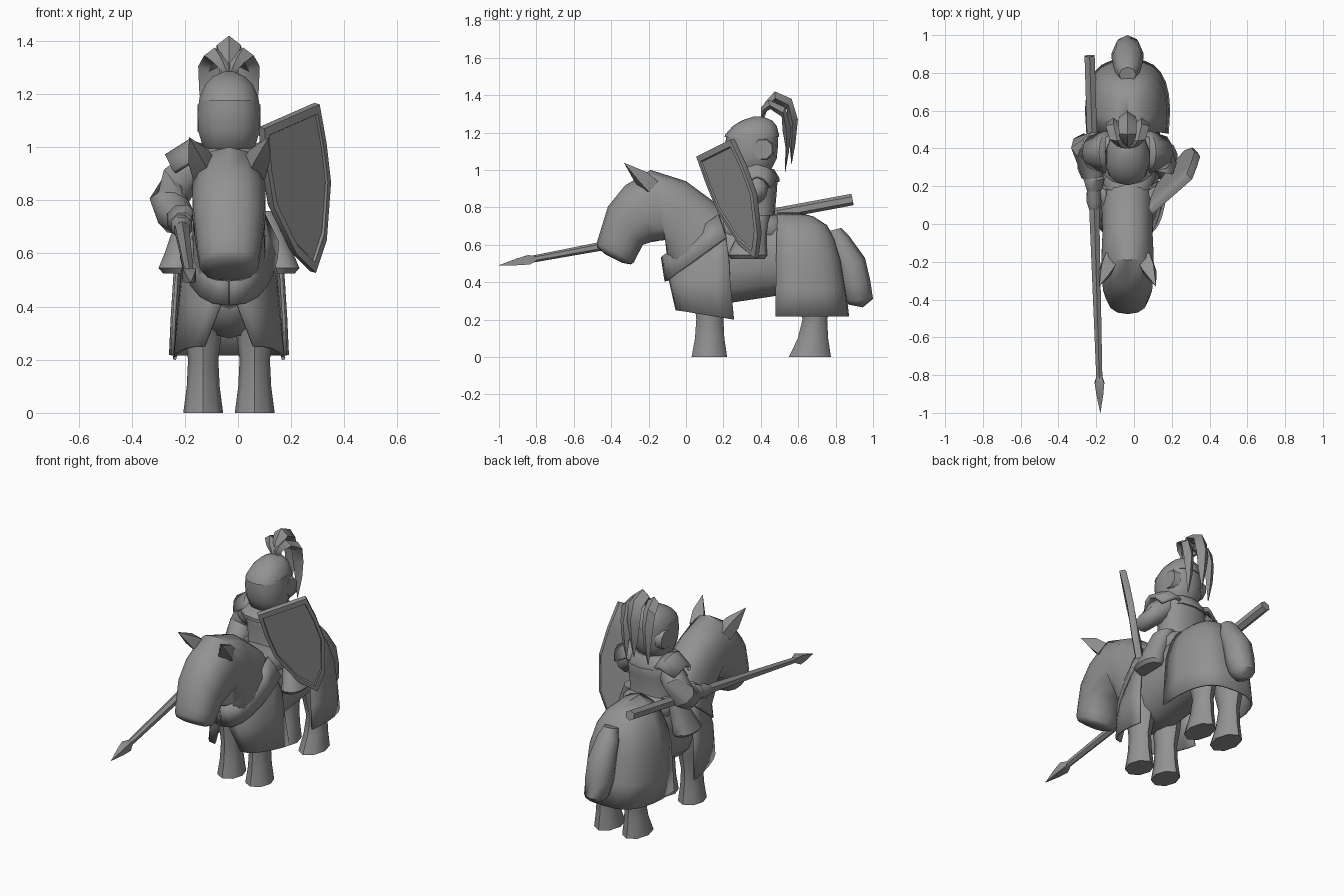
import bpy, bmesh, math
from mathutils import Vector as V

if "Cube" in bpy.data.objects:
    bpy.data.objects.remove(bpy.data.objects["Cube"])

CX = -0.034  # the mount's own centre line
grey = bpy.data.materials.new("plain grey")
grey.diffuse_color = (0.29, 0.29, 0.29, 1)
grey.use_nodes = True
grey.node_tree.nodes["Principled BSDF"].inputs["Base Color"].default_value = grey.diffuse_color


def loft(name, rows, closed=True, caps=True, thick=0):
    """Skin a list of equal-length point rows."""
    bm = bmesh.new()
    rows = [[bm.verts.new(p) for p in r] for r in rows]
    n = len(rows[0])
    for r, q in zip(rows, rows[1:]):
        for i in range(n if closed else n - 1):
            j = (i + 1) % n
            bm.faces.new((r[i], r[j], q[j], q[i]))
    if closed and caps:
        bm.faces.new(rows[0])
        bm.faces.new(rows[-1])
    bmesh.ops.remove_doubles(bm, verts=bm.verts, dist=0.0005)
    bmesh.ops.recalc_face_normals(bm, faces=bm.faces)
    me = bpy.data.meshes.new(name)
    bm.to_mesh(me)
    bm.free()
    me.materials.append(grey)
    ob = bpy.data.objects.new(name, me)
    bpy.context.collection.objects.link(ob)
    if thick:
        m = ob.modifiers.new("thickness", 'SOLIDIFY')
        m.thickness, m.offset = thick, 0
    return ob


def sp(v, p):
    return math.copysign(abs(v) ** p, v)


def ring(a, b, w, n=14, cx=CX, p=0.85):
    """Oval spanning side-view points a and b, with half width w."""
    a, b = V((cx, *a)), V((cx, *b))
    c, h = (a + b) / 2, (a - b) / 2
    return [c + h * sp(math.cos(t), p) + V((w * sp(math.sin(t), p), 0, 0))
            for t in (math.tau * i / n for i in range(n))]


def flat(z, y0, y1, w, n=14, cx=CX, p=0.85):
    return ring((y0, z), (y1, z), w, n, cx, p)


def tube(name, pts, radii, n=8):
    """Round limb through pts."""
    pts, rows = [V(p) for p in pts], []
    for i, (c, r) in enumerate(zip(pts, radii)):
        d = (pts[min(i + 1, len(pts) - 1)] - pts[max(i - 1, 0)]).normalized()
        u = d.cross(V((0, 0, 1)) if abs(d.z) < 0.9 else V((0, 1, 0))).normalized()
        w = d.cross(u)
        rows.append([c + r * (u * math.cos(t) + w * math.sin(t))
                     for t in (math.tau * (k + .5) / n for k in range(n))])
    return loft(name, rows)


# Horse head and neck
loft("horse_head_neck", [ring(*r) for r in (
    ((-.43, .548), (-.34, .503), .06), ((-.474, .585), (-.295, .495), .10),
    ((-.477, .61), (-.28, .505), .112),
    ((-.462, .66), (-.262, .54), .12), ((-.417, .805), (-.23, .60), .133),
    ((-.326, .917), (-.17, .62), .14), ((-.19, 1.0), (-.11, .625), .14),
    ((0, .94), (-.10, .52), .135), ((.155, .826), (-.06, .42), .14),
    ((.25, .74), (.05, .34), .15))])
# Horse barrel
loft("horse_body", [ring(*r) for r in (
    ((-.03, .60), (-.02, .38), .08), ((.10, .74), (.08, .28), .145),
    ((.26, .74), (.24, .29), .17), ((.48, .74), (.47, .325), .175),
    ((.65, .73), (.65, .35), .17), ((.77, .62), (.78, .42), .10))])

for s, side in ((-1, "right"), (1, "left")):
    # Legs with flared hooves
    for nm, y0, y1, k in (("front", .03, .22, 0), ("back", .55, .775, .03)):
        loft(f"{side}_{nm}_leg", [flat(*r, n=8, cx=CX + s * .097, p=1) for r in (
            (0, y0, y1, .075), (.10, y0 + .018 + k, y1 - .015, .062),
            (.20, y0 + .025 + k * 1.6, y1 - .02, .057),
            (.30, y0 + .015 + k, y1, .07), (.45, y0, y1 + .02, .08))])
    # Ears
    tube(f"{side}_ear", [(CX + s * .09, -.19, .91), (CX + s * .115, -.245, .965),
                         (CX + s * .15, -.33, 1.037)], (.055, .046, .001), 4)
    # Rider's legs, flaring into the boots
    loft(f"{side}_rider_leg", [flat(z, y0, y1, w, 10, CX + s * o) for z, y0, y1, w, o in (
        (.525, .24, .42, .055, .195), (.545, .225, .435, .068, .20),
        (.60, .25, .43, .06, .185), (.66, .28, .43, .06, .165), (.76, .29, .45, .06, .12))])
    # Shoulder plates
    rows = []
    for o, z, h in ((.09, 1.0, .09), (.15, 1.02, .105), (.235, .965, .075)):
        rows.append([(CX + s * (o - .03 * abs(k) ** 2), .38 + h * k, z - .06 * k * k)
                     for k in (-1, -.5, 0, .5, 1)])
    loft(f"{side}_shoulder_plate", rows, False, thick=.02)

# Rear cloth draped over the rump
rows = []
for z, back, w, front in ((.217, .866, .236, .478), (.36, .85, .229, .48), (.52, .824, .218, .482),
                          (.63, .79, .185, .485), (.70, .75, .14, .486), (.745, .68, .085, .487),
                          (.768, .60, .001, .488)):
    rows.append([(CX + w * sp(math.cos(t), .65) * (.9 + .1 * math.sin(t) ** .5),
                  front + (back - front) * math.sin(t) ** .75, z)
                 for t in (math.pi * i / 14 for i in range(15))])
    rows[-1][-1] = (2 * CX - rows[-1][0][0], front, z)
loft("rump_cloth", rows, False, thick=.012)


def front_rows(spec, s):
    """Quarter wraps: side and front values of y, z and half width."""
    return [[(CX + s * (wf + (ws - wf) * math.cos(t) ** .8 if t < 1.57 else wf),
              ys + (yf - ys) * math.sin(t), zs + (zf - zs) * math.sin(t))
             for t in (math.pi / 2 * i / 6 for i in range(7))]
            for ys, yf, zs, zf, ws, wf in spec]


# Chest cloth, split at the front, and the broad collar band
for s, side in ((-1, "right"), (1, "left")):
    loft(f"{side}_chest_cloth", front_rows((
        (.19, .00, .765, .55, .03, -.004), (.20, -.08, .72, .52, .125, -.004),
        (.23, -.09, .53, .45, .175, -.004), (.235, -.085, .42, .405, .185, .03),
        (.257, -.05, .20, .25, .205, .09)), s), False, thick=.012)
    loft(f"{side}_collar", front_rows((
        (.175, -.125, .76, .535, .12, -.004), (.215, -.105, .64, .405, .18, -.004)), s),
        False, thick=.02)

# Tail
loft("tail", [ring(*r, n=8, p=1) for r in (
    ((.83, .69), (.75, .67), .045), ((.87, .65), (.76, .58), .07),
    ((.957, .53), (.80, .47), .085), ((.985, .41), (.82, .38), .085),
    ((1.0, .31), (.85, .30), .07), ((.945, .265), (.87, .28), .03))])

# Saddle
loft("saddle", [ring(*r) for r in (
    ((.18, .78), (.18, .6), .12), ((.24, .77), (.24, .6), .15),
    ((.45, .77), (.45, .6), .16), ((.49, .76), (.49, .6), .13))])
# Rider's torso with spreading tunic
loft("torso", [flat(*r) for r in (
    (.60, .22, .50, .18), (.68, .25, .485, .16), (.77, .275, .475, .135),
    (.88, .265, .485, .145), (.95, .27, .49, .15), (1.0, .31, .46, .09))])
loft("neck_collar", [flat(*r) for r in (
    (.935, .21, .50, .15), (.955, .21, .50, .155), (1.005, .27, .47, .10))])

# Helmet: face guard, domed cap, side discs
loft("face_guard", [flat(*r) for r in (
    (.978, .28, .43, .075), (1.0, .245, .455, .10), (1.06, .22, .485, .118),
    (1.13, .21, .492, .121), (1.19, .215, .49, .113))])
loft("helmet_cap", [flat(*r) for r in (
    (1.175, .205, .497, .114), (1.19, .21, .497, .112), (1.235, .25, .485, .092),
    (1.265, .30, .46, .063), (1.285, .36, .41, .02))])
for s, side in ((-1, "right"), (1, "left")):
    tube(f"{side}_ear_disc", [(CX + s * .08, .41, 1.11), (CX + s * .118, .41, 1.11)], (.065, .055))

# Plume: three curved fronds
for k, nm in ((-1, "right"), (0, "middle"), (1, "left")):
    path = [(.40, 1.27, .012), (.42, 1.36, .032), (.475, 1.42, .046), (.565, 1.38, .048),
            (.598, 1.27, .044), (.585, 1.14, .03), (.565, 1.03, .003)]
    rows = []
    for i, (y, z, w) in enumerate(path):
        side = k * .075 * min(1, i / 3) ** .8
        y, z = y - abs(k) * .035 * min(1, i / 2), z - abs(k) * .045 * min(1, i / 2)
        w *= 1 - .15 * abs(k)
        inw = V((0, .48 - y, 1.2 - z)).normalized() * .065 * w / .05
        c = V((CX + side, y, z))
        rows.append([c, c + V((w, 0, 0)) + inw * .6, c + inw, c + V((-w, 0, 0)) + inw * .6])
    loft(f"{nm}_plume", rows)

# Arms
tube("right_arm", [(-.14, .38, .94), (-.215, .41, .87), (-.255, .41, .79), (-.235, .33, .74),
                   (-.215, .24, .725)], (.065, .08, .08, .07, .055))
tube("left_arm", [(.08, .38, .94), (.15, .37, .88), (.175, .32, .84), (.165, .27, .84)],
     (.065, .065, .055, .045))
tube("right_hand", [(-.215, .27, .73), (-.212, .24, .728), (-.21, .18, .715)], (.04, .06, .042))

# Lance: shaft, hand guard and tip
def on_lance(y):
    f = (y + 1) / 1.89
    return (-.178 - .057 * f, y, .49 + .352 * f)
tube("lance_shaft", [on_lance(y) for y in (-.86, .1, .89)], (.018, .031, .031), 6)
tube("lance_guard", [on_lance(y) for y in (.08, .12, .30)], (.030, .042, .034), 8)
tube("lance_tip", [on_lance(y) for y in (-1, -.9, -.84, -.80)], (.001, .026, .036, .018), 4)

# Shield: raised rim around a sunk panel
u, d = V((.716, .627, .313)), V((.125, .366, -.923))
nrm = d.cross(u).normalized()
top = V((.207, .142, 1.115))
half = [(.145, 0), (.155, .16), (.15, .32), (.08, .53)]
shape = half + [(0, .635)] + [(-a, b) for a, b in reversed(half)]
def outline(k, depth):
    return [top + u * (a * k) + d * (.27 + (b - .27) * k) + nrm * (depth - .7 * a * a) for a, b in shape]
loft("shield", [outline(.97, -.028), outline(1, -.02), outline(1, .01), outline(.88, .012),
                outline(.86, .002)])

# Smooth shading with crisp edges
bpy.ops.object.select_all(action='SELECT')
bpy.context.view_layer.objects.active = bpy.data.objects["torso"]
bpy.ops.object.shade_smooth_by_angle(angle=math.radians(48))
